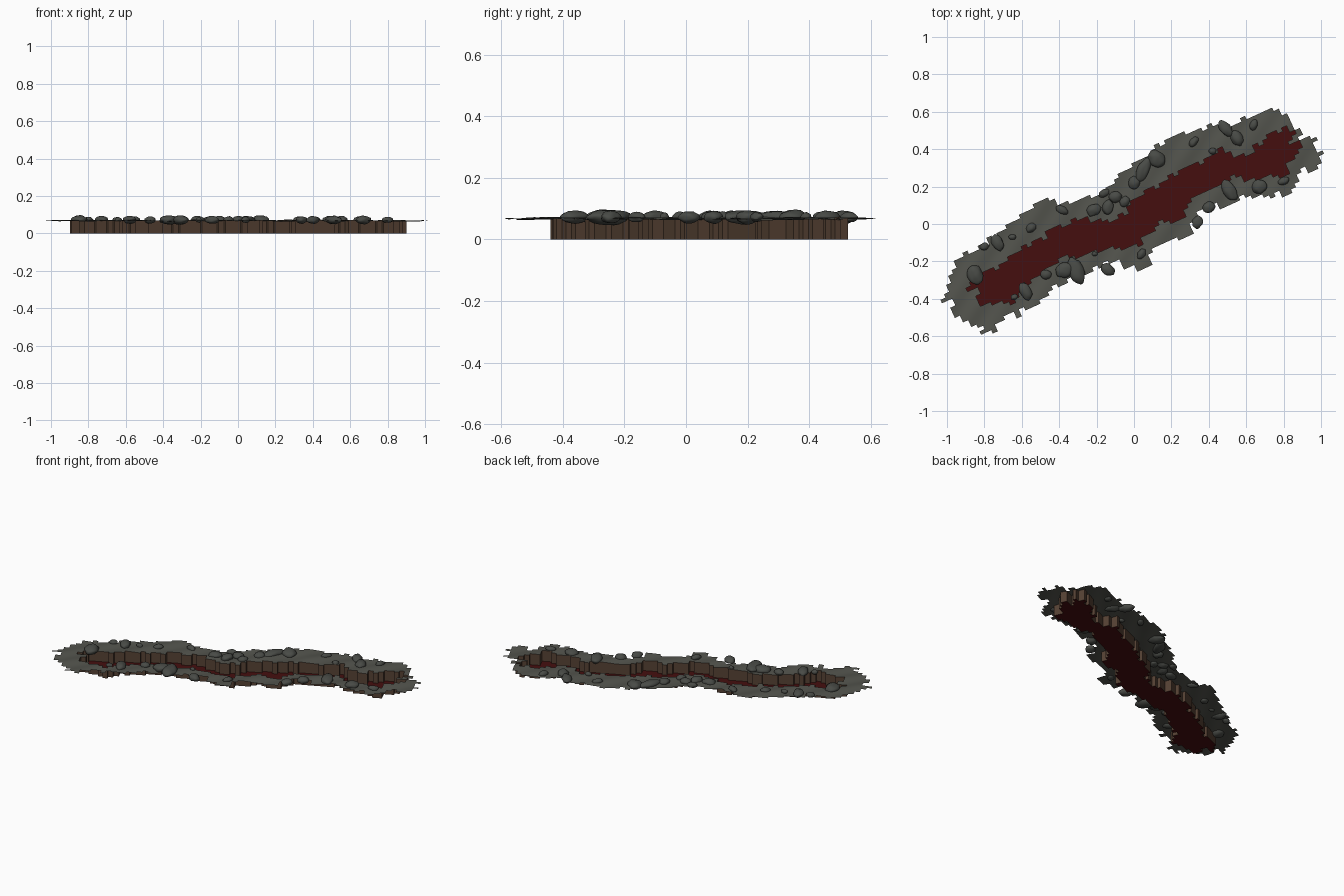
import bpy, bmesh, math, random
from mathutils import Vector, Matrix, noise

if "Cube" in bpy.data.objects:
    bpy.data.objects.remove(bpy.data.objects["Cube"])

random.seed(4)
ANG = math.radians(24.5)
DU, DV = 0.03, 0.02          # cell size along and across the trench
CA, SA = math.cos(ANG), math.sin(ANG)


def material(name, rgb):
    m = bpy.data.materials.new(name)
    m.diffuse_color = (*rgb, 1)
    m.use_nodes = True
    m.node_tree.nodes["Principled BSDF"].inputs["Base Color"].default_value = m.diffuse_color
    return m


ASH = material("ash_grey", (0.088, 0.09, 0.076))
STONE = material("stone_grey", (0.066, 0.07, 0.062))
EARTH = material("earth_brown", (0.09, 0.052, 0.033))
RED = material("dark_red", (0.06, 0.0045, 0.0048))

# outlines of the channel and of the surrounding rim
CHANNEL = [(-.87, -.33), (-.85, -.28), (-.72, -.23), (-.59, -.13), (-.5, -.08), (-.4, -.01),
           (-.26, .03), (-.13, .02), (-.03, .08), (.03, .13), (.11, .2), (.22, .26), (.35, .32),
           (.45, .4), (.57, .37), (.67, .41), (.73, .48), (.84, .51), (.88, .37), (.8, .25),
           (.56, .25), (.43, .21), (.32, .13), (.27, .05), (.16, .01), (.06, -.07), (-.02, -.12),
           (-.18, -.145), (-.37, -.18), (-.43, -.22), (-.56, -.31), (-.64, -.41), (-.8, -.44)]
RIM = [(-1.0, -.4), (-.96, -.19), (-.85, -.14), (-.72, -.05), (-.56, .09), (-.45, .145),
       (-.34, .1), (-.24, .14), (-.05, .27), (.08, .4), (.24, .47), (.35, .51), (.48, .52),
       (.59, .56), (.72, .61), (.83, .57), (.89, .5), (1.0, .39), (.96, .3), (.88, .27),
       (.86, .16), (.67, .16), (.51, .11), (.38, .08), (.31, .02), (.3, -.05), (.11, -.13),
       (.08, -.23), (-.13, -.21), (-.26, -.27), (-.45, -.35), (-.5, -.43), (-.7, -.5),
       (-.74, -.6), (-.94, -.52)]


def inside(p, poly):
    x, y = p
    hit = False
    for (x1, y1), (x2, y2) in zip(poly, poly[1:] + poly[:1]):
        if (y1 > y) != (y2 > y) and x < x1 + (y - y1) / (y2 - y1) * (x2 - x1):
            hit = not hit
    return hit


def place(u, v):
    return u * CA - v * SA, u * SA + v * CA


def rim_height(x, y):
    ripple = math.sin((x * math.sin(1.0) - y * math.cos(1.0)) * 50)
    return 0.068 + 0.003 * ripple + 0.005 * noise.noise((x * 6, y * 6, 0))


# sort ragged grid cells into channel and rim
NU, NV = 40, 24
col_shift = [random.uniform(-.016, .016) for _ in range(2 * NU)]
row_shift = [random.uniform(-.025, .025) for _ in range(2 * NV)]
channel, rim = set(), set()
for i in range(-NU, NU):
    for j in range(-NV, NV):
        p = place((i + .5) * DU + row_shift[j], (j + .5) * DV + col_shift[i])
        if inside(p, CHANNEL):
            channel.add((i, j))
        elif inside(p, RIM):
            rim.add((i, j))


def build(name, mat, quads):
    bm = bmesh.new()
    for q in quads:
        bm.faces.new([bm.verts.new(c) for c in q])
    bmesh.ops.remove_doubles(bm, verts=bm.verts, dist=1e-5)
    me = bpy.data.meshes.new(name)
    bm.to_mesh(me)
    bm.free()
    ob = bpy.data.objects.new(name, me)
    bpy.context.collection.objects.link(ob)
    me.materials.append(mat)
    return ob


def point(i, j, top):
    x, y = place(i * DU, j * DV)
    return x, y, rim_height(x, y) if top else 0.0


def cell(i, j, top):
    return [point(i + a, j + b, top) for a, b in ((0, 0), (1, 0), (1, 1), (0, 1))]


build("channel_floor", RED, [cell(i, j, False) for i, j in sorted(channel)])
ground = build("rim_ground", ASH, [cell(i, j, True) for i, j in sorted(rim)])
for f in ground.data.polygons:
    f.use_smooth = True

# vertical walls wherever the channel meets the rim
walls = []
CORNERS = ((0, 0), (1, 0), (1, 1), (0, 1))
for i, j in sorted(channel):
    for k, (di, dj) in enumerate(((0, -1), (1, 0), (0, 1), (-1, 0))):
        if (i + di, j + dj) not in channel:
            a, b = CORNERS[k], CORNERS[(k + 1) % 4]
            a, b = (i + a[0], j + a[1]), (i + b[0], j + b[1])
            walls.append([point(*b, False), point(*a, False), point(*a, True), point(*b, True)])
build("channel_walls", EARTH, walls)

# boulders: x, y, long radius, short radius, turn in degrees
NORTH = [(-.85, -.27, .055, .04, 110), (-.73, -.1, .045, .03, 120), (-.8, -.12, .025, .02, 20),
         (-.65, -.07, .02, .015, 0), (-.55, -.02, .03, .022, 40), (-.385, .075, .035, .02, -30),
         (-.215, .075, .04, .03, 30), (-.14, .09, .04, .03, 80), (-.1, .145, .035, .03, 0),
         (-.16, .165, .03, .02, 30), (-.05, .12, .03, .025, 60), (0, .22, .035, .03, 90),
         (.05, .29, .07, .032, 65), (.12, .35, .05, .04, 130), (.32, .44, .032, .02, 50),
         (.42, .39, .02, .018, 0), (.49, .51, .05, .03, 130), (.55, .46, .045, .03, 120),
         (.64, .53, .03, .02, 70)]
SOUTH = [(.67, .2, .04, .036, 0), (.51, .18, .06, .035, 120), (.4, .09, .035, .03, 30),
         (.34, .01, .035, .028, 70), (.8, .23, .03, .02, 20), (.04, -.16, .03, .02, 60),
         (-.14, -.245, .04, .03, 150), (-.21, -.16, .015, .012, 0), (-.31, -.25, .072, .042, 110),
         (-.37, -.245, .05, .04, 20), (-.47, -.27, .03, .025, 0), (-.58, -.36, .05, .03, 120),
         (-.64, -.39, .02, .015, 20)]
bm = bmesh.new()
for n, (x, y, a, b, turn) in enumerate(NORTH + SOUTH):
    h = min(0.026, 0.008 + 0.42 * b)
    new = bmesh.ops.create_icosphere(bm, subdivisions=3, radius=1)["verts"]
    mat = (Matrix.Translation((x, y, 0.072)) @ Matrix.Rotation(math.radians(turn), 4, 'Z')
           @ Matrix.Diagonal((a, b, h, 1)))
    for v in new:
        v.co *= 1 + 0.16 * noise.noise(v.co * 1.6 + Vector((n * 7.3, 0, 0)))
        v.co = mat @ v.co
me = bpy.data.meshes.new("boulders")
for f in bm.faces:
    f.smooth = True
bm.to_mesh(me)
bm.free()
me.materials.append(STONE)
bpy.context.collection.objects.link(bpy.data.objects.new("boulders", me))
